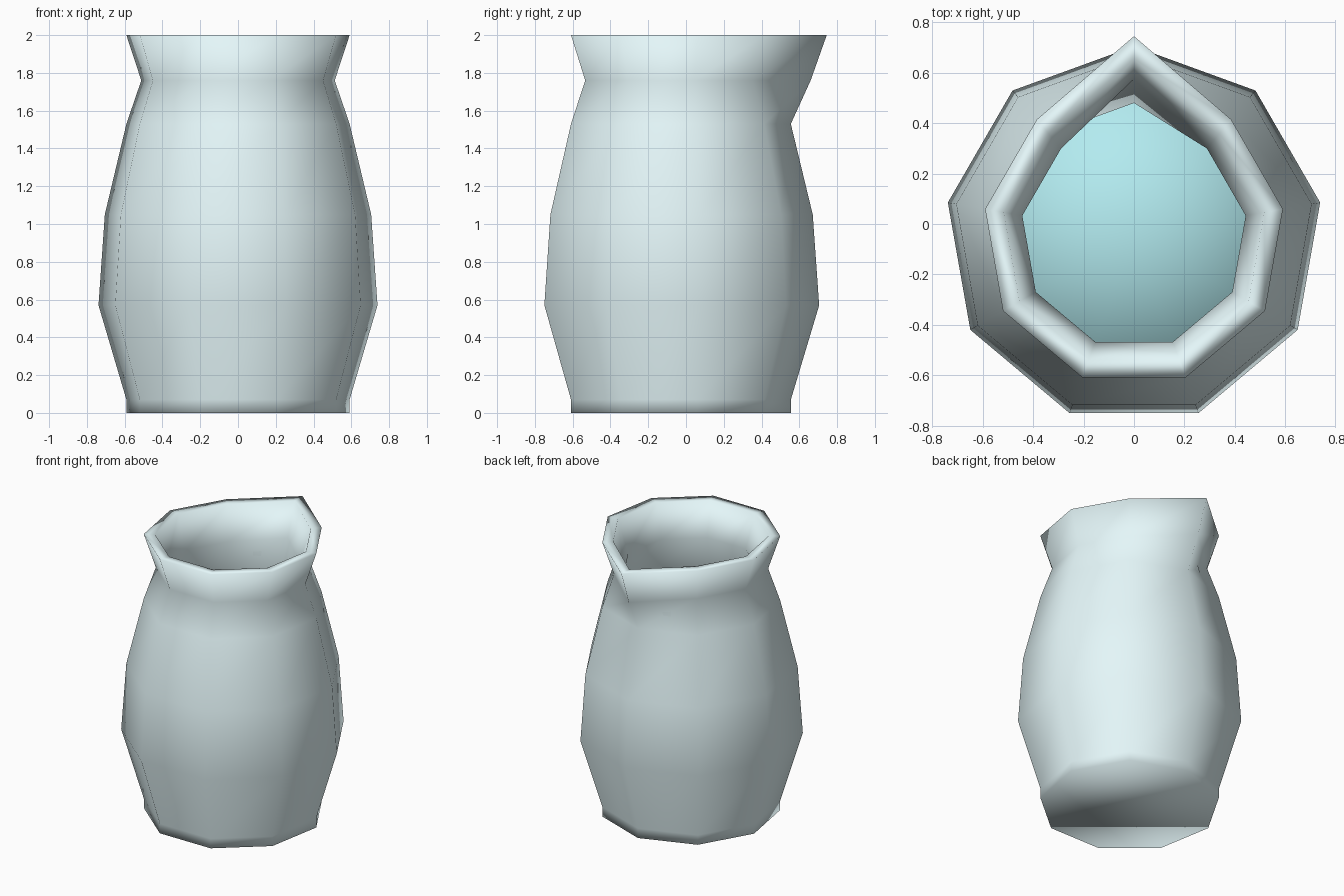
import bpy, bmesh, math

if "Cube" in bpy.data.objects:
    bpy.data.objects.remove(bpy.data.objects["Cube"])

SIDES = 9
CY = -0.045


def material(name, color):
    m = bpy.data.materials.new(name)
    m.diffuse_color = color
    m.use_nodes = True
    m.node_tree.nodes["Principled BSDF"].inputs["Base Color"].default_value = m.diffuse_color
    return m


def lathe(name, profile, mat, fan_top=False):
    """Nine-sided rings of (radius, z, spout radius), capped at both ends."""
    bm = bmesh.new()
    rings = []
    for r, z, spout in profile:
        ring = []
        for i in range(SIDES):
            a = math.pi / 2 + 2 * math.pi * i / SIDES
            rad = spout if i == 0 else r
            ring.append(bm.verts.new((rad * math.cos(a), CY + rad * math.sin(a), z)))
        rings.append(ring)
    for a, b in zip(rings, rings[1:]):
        for i in range(SIDES):
            j = (i + 1) % SIDES
            bm.faces.new((a[i], a[j], b[j], b[i]))
    bm.faces.new(rings[0][::-1])
    last = rings[-1]
    if fan_top:
        c = bm.verts.new((0, CY, profile[-1][1]))
        for i in range(SIDES):
            bm.faces.new((last[i], last[(i + 1) % SIDES], c))
    else:
        bm.faces.new(last)
    bmesh.ops.recalc_face_normals(bm, faces=bm.faces[:])
    for f in bm.faces:
        f.smooth = True
    me = bpy.data.meshes.new(name)
    bm.to_mesh(me)
    bm.free()
    ob = bpy.data.objects.new(name, me)
    bpy.context.collection.objects.link(ob)
    me.materials.append(mat)
    return ob


# Jug: outer wall up to the lip, over it, and down the inner wall to the floor
outer = [(0.60, 0, 0.60), (0.60, 0.07, 0.60), (0.75, 0.57, 0.75), (0.716, 1.05, 0.716),
         (0.60, 1.53, 0.60), (0.52, 1.76, 0.705), (0.60, 2.0, 0.79)]
inner = [(0.525, 2.0, 0.70), (0.45, 1.76, 0.62), (0.525, 1.53, 0.525),
         (0.64, 1.05, 0.64), (0.67, 0.57, 0.67), (0.53, 0.08, 0.53)]
lathe("jug", outer + inner, material("pale_glaze", (0.78, 0.93, 0.95, 1)))

# Water filling the lower part of the jug
water = [(0.525, 0.09, 0.525), (0.665, 0.57, 0.665), (0.635, 1.05, 0.635)]
lathe("water", water, material("water_teal", (0.45, 0.83, 0.87, 1)), fan_top=True)
